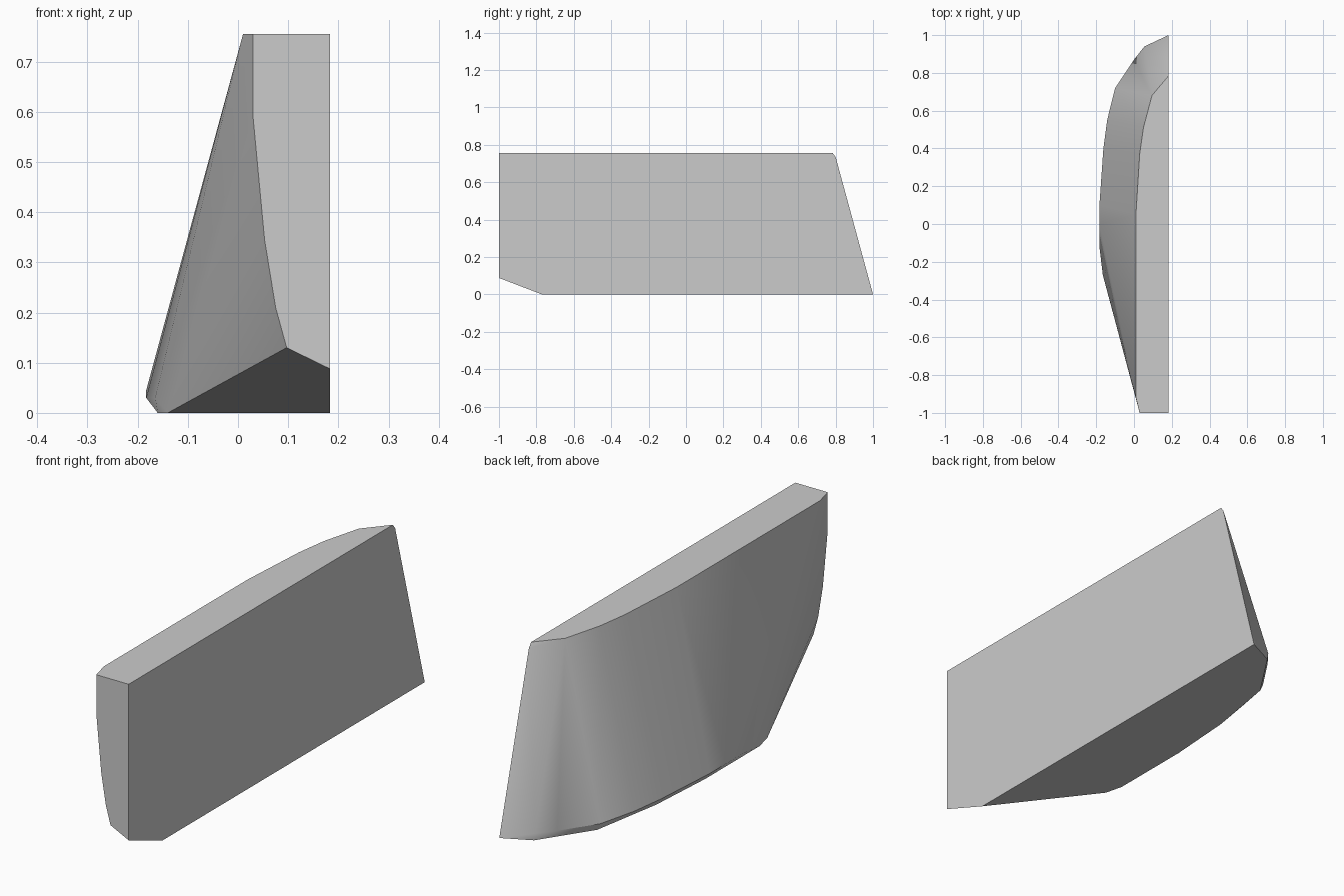
import bpy, bmesh, math

cube = bpy.data.objects.get("Cube")
if cube:
    bpy.data.objects.remove(cube, do_unlink=True)

FLAT_X = 0.183
TOP = 0.755

# Outlines of the half hull: deck and keel as (x, y), stern as (x, z)
deck = [(FLAT_X, -1), (0.03, -1), (0.01, -0.92), (0.01, 0.05),
        (0.03, 0.37), (0.05, 0.51), (0.095, 0.68), (FLAT_X, 0.785)]
keel = [(FLAT_X, -0.77), (-0.14, -0.35), (-0.16, -0.27), (-0.16, 0.1),
        (-0.14, 0.4), (-0.085, 0.72), (0.06, 0.94), (FLAT_X, 1)]
stern = [(0.03, 0.59), (0.053, 0.345), (0.075, 0.21),
         (0.097, 0.13), (FLAT_X, 0.088)]
# Widest line, just above the keel
bilge = [(-0.165, -0.27), (-0.183, -0.12), (-0.183, 0.1), (-0.162, 0.4),
         (-0.142, 0.55), (-0.1, 0.72), (0, 0.87), (0.055, 0.94)]

points = [(x, y, TOP) for x, y in deck]
points += [(x, y, 0) for x, y in keel]
points += [(x, -1, z) for x, z in stern]
points += [(x, y, 0.03) for x, y in bilge]
# Clipped nose and upper bilge
points += [(FLAT_X, 0.80, 0.735), (-0.183, 0, 0.045)]

# Wrap the outlines in one convex skin
bm = bmesh.new()
for p in points:
    bm.verts.new(p)
result = bmesh.ops.convex_hull(bm, input=bm.verts[:])
loose = [v for v in bm.verts if not v.link_faces]
bmesh.ops.delete(bm, geom=loose, context='VERTS')
bmesh.ops.dissolve_limit(bm, angle_limit=math.radians(1),
                         verts=bm.verts[:], edges=bm.edges[:])
bmesh.ops.recalc_face_normals(bm, faces=bm.faces[:])
mesh = bpy.data.meshes.new("half_hull")
bm.to_mesh(mesh)
bm.free()
hull = bpy.data.objects.new("half_hull", mesh)
bpy.context.collection.objects.link(hull)

# Plain grey finish
grey = bpy.data.materials.new("plain_grey")
grey.use_nodes = True
colour = (0.6, 0.6, 0.6, 1)
grey.diffuse_color = colour
grey.node_tree.nodes["Principled BSDF"].inputs["Base Color"].default_value = colour
mesh.materials.append(grey)

# Smooth sides with crisp rims
bpy.ops.object.select_all(action='DESELECT')
hull.select_set(True)
bpy.context.view_layer.objects.active = hull
bpy.ops.object.shade_smooth_by_angle(angle=math.radians(30))
